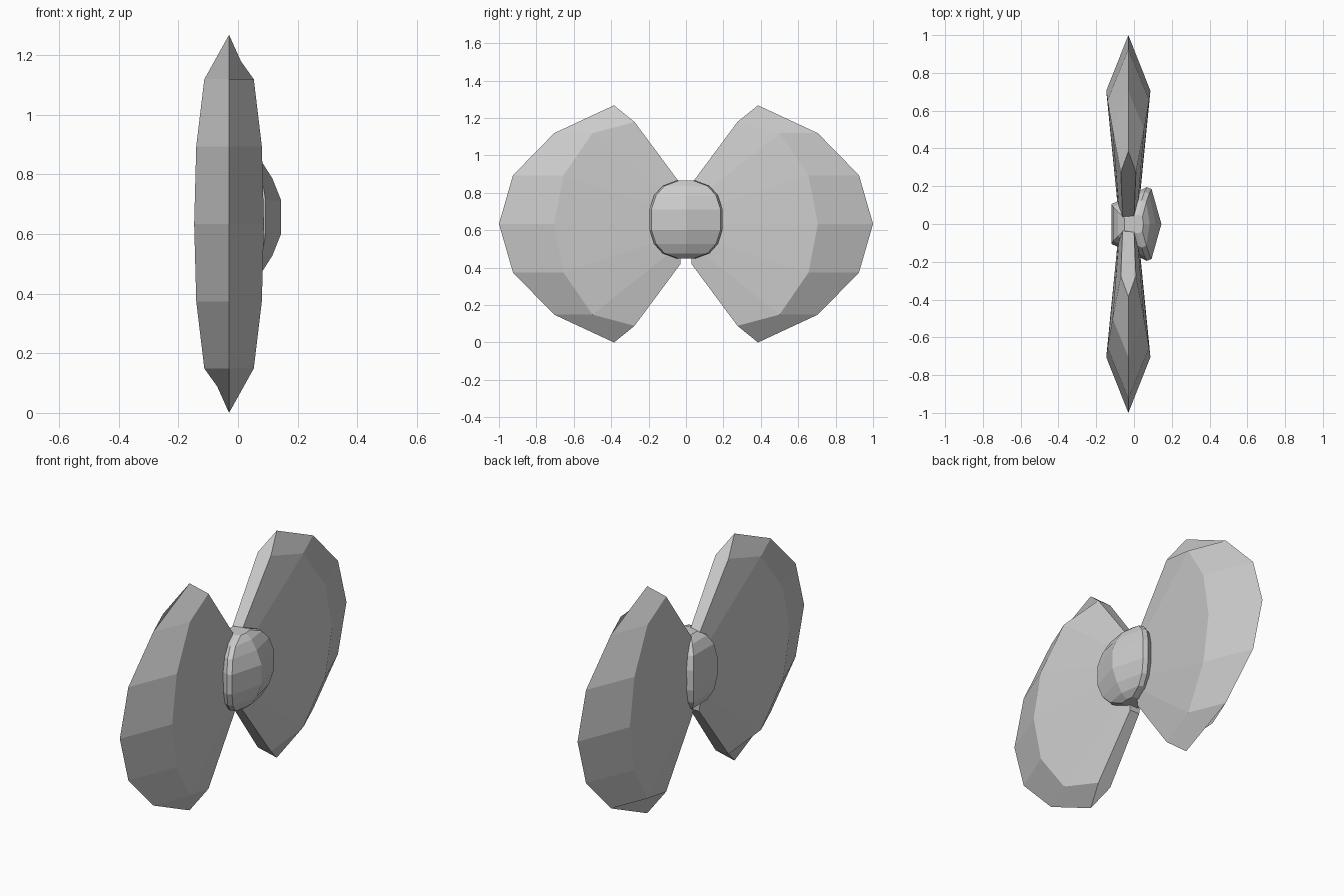
import bpy, bmesh

if "Cube" in bpy.data.objects:
    bpy.data.objects.remove(bpy.data.objects["Cube"])

CZ = 0.634   # height of the bow's middle
CX = -0.03   # plane of the thin rim


def loft(name, rings, cap=True):
    """Skin equal-length closed rings into a flat-shaded solid."""
    bm = bmesh.new()
    rows = [[bm.verts.new(p) for p in r] for r in rings]
    n = len(rows[0])
    for a, b in zip(rows, rows[1:]):
        for i in range(n):
            j = (i + 1) % n
            bm.faces.new((a[i], a[j], b[j], b[i]))
    if cap:
        bm.faces.new(rows[0])
        bm.faces.new(rows[-1])
    bmesh.ops.remove_doubles(bm, verts=bm.verts, dist=1e-5)
    bmesh.ops.recalc_face_normals(bm, faces=bm.faces)
    me = bpy.data.meshes.new(name)
    bm.to_mesh(me)
    bm.free()
    ob = bpy.data.objects.new(name, me)
    bpy.context.collection.objects.link(ob)
    return ob


# Lower half of a lobe, tip to middle: rim (y, z), shoulder (y, z, depth), pinch (z, depth)
half = [
    ((0.385, -0.634), (0.275, -0.545, 0.040), (-0.215, 0.030)),
    ((0.705, -0.485), (0.500, -0.485, 0.083), (-0.110, 0.045)),
    ((0.925, -0.260), (0.655, -0.260, 0.110), (-0.055, 0.048)),
    ((1.000, 0.000), (0.705, 0.000, 0.117), (0.000, 0.050)),
]


def lobe(name, side):
    stations = [(s, -1) for s in half] + [(s, 1) for s in half[-2::-1]]
    rings = []
    for ((oy, oz), (my, mz, mx), (iz, ix)), up in stations:
        flip = 1 if up < 0 else -1
        pts = [(0, oy, oz), (mx, my, mz), (ix, 0.03, iz),
               (-ix, 0.03, iz), (-mx, my, mz)]
        rings.append([(CX + x, side * y, CZ + flip * z) for x, y, z in pts])
    return loft(name, rings)


lobe("right_bow_lobe", 1)
lobe("left_bow_lobe", -1)

# Knot: stacked horizontal sections with a ridge in front and a flat strip behind
# z offset, half width, ridge x, side x, back x, back half width
knot_rows = [
    (0.208, 0.040, 0.050, 0.045, -0.050, 0.030),
    (0.180, 0.115, 0.083, 0.065, -0.085, 0.065),
    (0.130, 0.160, 0.115, 0.080, -0.110, 0.090),
    (0.055, 0.185, 0.145, 0.093, -0.120, 0.105),
]
rings = []
for sgn, rows in ((-1, knot_rows), (1, knot_rows[::-1])):
    for dz, w, xr, xs, xb, wb in rows:
        z = 0.657 + sgn * dz
        right = [(xs, w, z), (xs - 0.025, w + 0.01, z), (xb, wb, z)]
        left = [(x, -y, z) for x, y, z in right[::-1]]
        rings.append([(xr, 0, z)] + right + left)
loft("bow_knot", rings)
